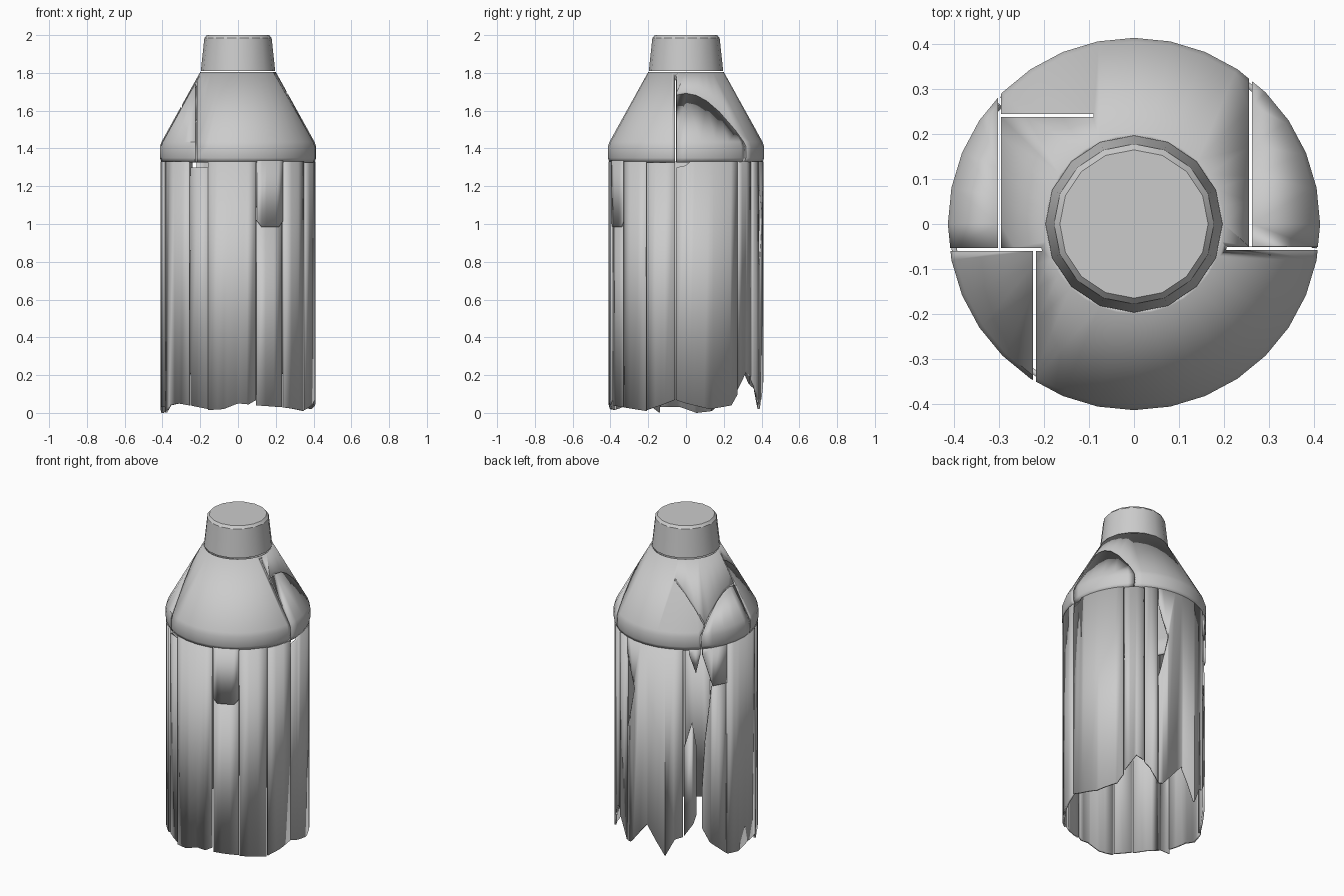
import bpy, bmesh, math
from mathutils import Vector

cube = bpy.data.objects.get("Cube")
if cube:
    bpy.data.objects.remove(cube, do_unlink=True)

grey = bpy.data.materials.new("plain_grey")
grey.use_nodes = True
GREY = (0.6, 0.6, 0.6, 1)
grey.diffuse_color = GREY
grey.node_tree.nodes["Principled BSDF"].inputs["Base Color"].default_value = GREY


def finish(name, bm, thickness=0, cutters=()):
    """Turn a bmesh into a shaded object, with optional shell and cuts."""
    bmesh.ops.recalc_face_normals(bm, faces=bm.faces)
    mesh = bpy.data.meshes.new(name)
    bm.to_mesh(mesh)
    bm.free()
    obj = bpy.data.objects.new(name, mesh)
    bpy.context.collection.objects.link(obj)
    mesh.materials.append(grey)
    if thickness:
        shell = obj.modifiers.new("shell", "SOLIDIFY")
        shell.thickness, shell.offset = thickness, -1
    for cutter in cutters:
        cut = obj.modifiers.new("cut", "BOOLEAN")
        cut.operation, cut.solver, cut.object = "DIFFERENCE", "EXACT", cutter
    bpy.ops.object.select_all(action="DESELECT")
    obj.select_set(True)
    bpy.context.view_layer.objects.active = obj
    bpy.ops.object.shade_smooth_by_angle(angle=math.radians(25))
    return obj


def polar(angle, r, z):
    a = math.radians(angle)
    return Vector((r * math.cos(a), r * math.sin(a), z))


def height(line, angle):
    """Height of a broken line of (angle, z) points."""
    for (a, z), (b, w) in zip(line, line[1:]):
        if a <= angle <= b:
            return z + (w - z) * (angle - a) / (b - a)
    return line[-1][1]


def stave(name, bottom, top=1.33, r=0.41, cutters=()):
    """Curved wall plate over the angles of its ragged bottom edge."""
    a0, a1 = bottom[0][0] + 0.4, bottom[-1][0] - 0.4
    ridge = top if isinstance(top, list) else [(a0, top), (a1, top)]
    count = max(1, round((a1 - a0) / 7))
    angles = {a0 + (a1 - a0) * i / count for i in range(count + 1)}
    angles |= {a for a, z in bottom + ridge if a0 < a < a1}
    bm = bmesh.new()
    rows = [(bm.verts.new(polar(a, r, height(bottom, a))),
             bm.verts.new(polar(a, r, height(ridge, a)))) for a in sorted(angles)]
    for (p, q), (s, t) in zip(rows, rows[1:]):
        bm.faces.new((p, s, t, q))
    # Plates face outward before being thickened inward
    finish_plate(name, bm, cutters)


def finish_plate(name, bm, cutters):
    bm.normal_update()
    finish(name, bm, 0.012, cutters)


def lathe(name, profile, sides, thickness=0, capped=False, cutters=()):
    bm = bmesh.new()
    rings = [[bm.verts.new(polar(360 * i / sides, r, z)) for i in range(sides)]
             for r, z in profile]
    for low, high in zip(rings, rings[1:]):
        for i in range(sides):
            j = (i + 1) % sides
            bm.faces.new((low[i], low[j], high[j], high[i]))
    if capped:
        bm.faces.new(rings[0][::-1])
        bm.faces.new(rings[-1])
    return finish(name, bm, thickness, cutters)


def hide(obj):
    obj.hide_render = True
    obj.hide_viewport = True
    return obj


def slit(x0, x1, y0, y1):
    """Thin upright cutter for a crack in the shoulder."""
    bm = bmesh.new()
    bmesh.ops.create_cube(bm, size=1)
    for v in bm.verts:
        v.co = ((x0 + x1) / 2 + v.co.x * (x1 - x0),
                (y0 + y1) / 2 + v.co.y * (y1 - y0), 1.5 + v.co.z * 0.56)
    return hide(finish("crack_cutter", bm))


# Shoulder cone with straight cracks
W = 0.007
cracks = [slit(-0.303, -0.303 + W, -0.055, 0.32), slit(-0.45, -0.2, -0.06, -0.06 + W),
          slit(0.256, 0.256 + W, -0.05, 0.36), slit(0.2, 0.45, -0.058, -0.058 + W),
          slit(-0.225, -0.225 + W, -0.38, -0.06), slit(-0.3, -0.09, 0.238, 0.238 + W)]
lathe("shoulder", [(0.405, 1.325), (0.414, 1.35), (0.414, 1.41), (0.405, 1.435), (0.2, 1.805)],
      32, 0.014, cutters=cracks)

# Cap
lathe("cap", [(0.197, 1.81), (0.178, 1.985), (0.165, 2.0)], 16, capped=True)

# Wedge-shaped hole in the back wall
bm = bmesh.new()
inner, outer = [[bm.verts.new(polar(a, r, z)) for a, z in ((68, 1.3), (68, 0.7), (79, 1.03))]
                for r in (0.35, 0.46)]
bm.faces.new(inner)
bm.faces.new(outer)
for i in range(3):
    j = (i + 1) % 3
    bm.faces.new((inner[i], inner[j], outer[j], outer[i]))
hole = hide(finish("hole_cutter", bm))

# Front wall
stave("front_right_stave", [(-129, 0.04), (-113, 0.02)], 1.3, 0.404)
stave("front_stave", [(-113, 0.015), (-101, 0.02), (-90, 0.05), (-82, 0.045), (-76, 0.07)])
stave("front_left_stave", [(-76, 0.04), (-54, 0.03)], 1.02, 0.4)
stave("front_left_patch", [(-76, 1.02), (-72, 0.985), (-58, 0.985), (-54, 1.02)], 1.335, 0.41)

# Left wall
stave("left_front_stave", [(-54, 0.03), (-42, 0.02), (-31, 0.01)])
stave("left_narrow_stave", [(-31, 0.015), (-19, 0.04), (-8, 0.07)], 1.325, 0.412)
stave("left_stave", [(-8, 0.07), (0, 0.05), (18, 0.02), (36, 0.04), (42, 0.1)],
      [(-8, 1.15), (-7, 1.3), (0, 1.31), (3, 1.33), (42, 1.33)])

# Back wall with ragged lower edge
stave("back_left_stave", [(42, 0.12), (47, 0.17), (52, 0.22), (58, 0.19)], r=0.406)
stave("back_stave_outer", [(58, 0.18), (63, 0.14), (70, 0.05)], r=0.412)
stave("back_stave", [(70, 0.05), (74, 0.05), (92, 0.2), (108, 0.02), (116, 0.13), (123, 0.15)],
      cutters=[hole])
stave("back_splinter", [(123, 0.15), (131, 0.23), (134, 0.3)],
      [(123, 0.7), (130, 0.87), (134, 0.7)], 0.408)
stave("hanging_shard", [(127, 1.31), (133, 1.18), (137, 1.31)])

# Right wall
stave("back_right_stave", [(138, 0.2), (145, 0.1), (160, 0.01)],
      [(138, 0.4), (141, 0.75), (147, 1.1), (160, 1.1)], 0.404)
stave("back_right_patch", [(138, 1.3), (147, 1.09), (160, 1.09)], r=0.412)
stave("right_back_stave", [(160, 0.01), (172, 0.0), (184, 0.03), (200, 0.03)])
stave("right_stave", [(200, 0.0), (208, 0.04), (220, 0.05), (231, 0.04)], r=0.412)
